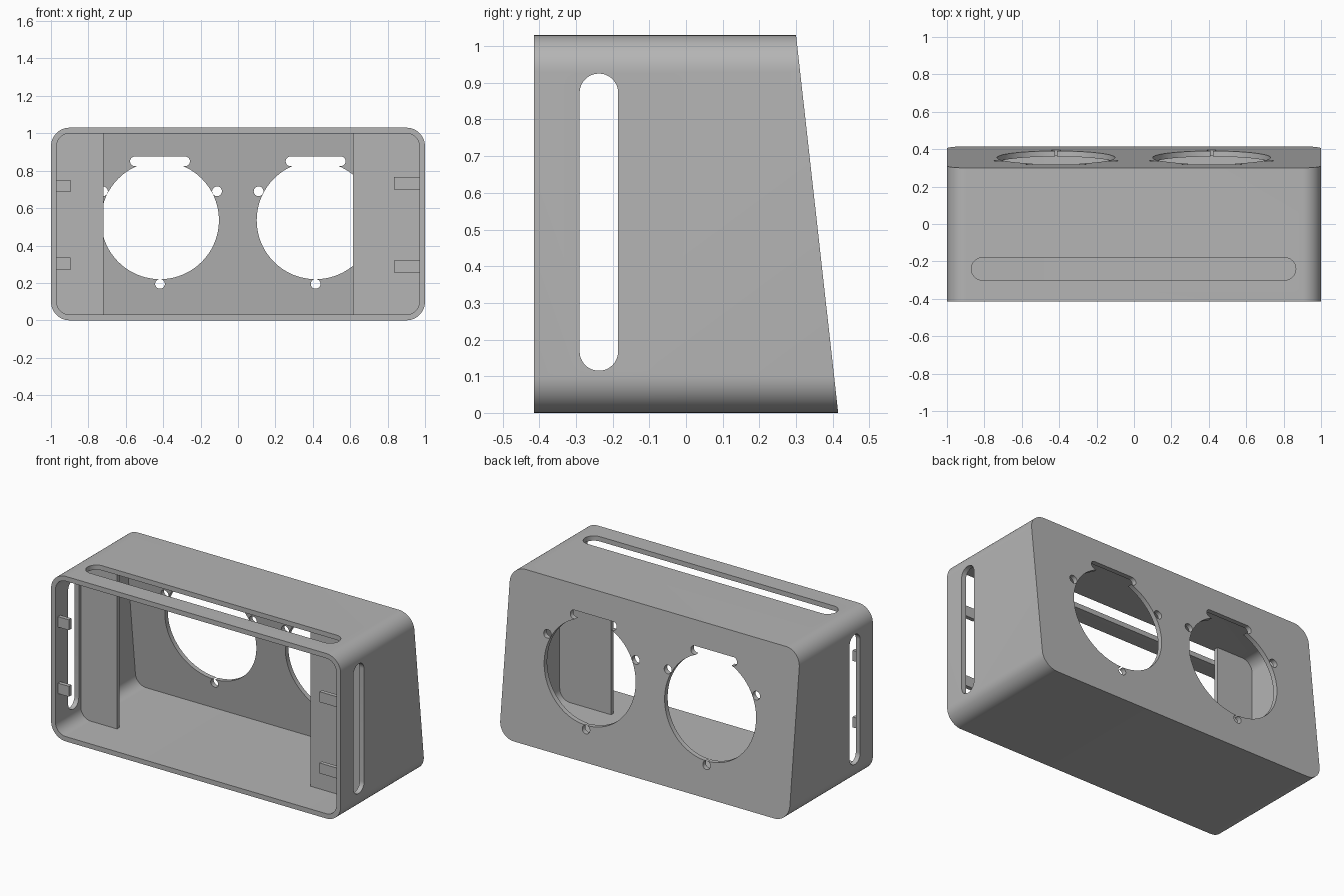
import bpy, bmesh, math
from mathutils import Vector

cube = bpy.data.objects.get("Cube")
if cube:
    bpy.data.objects.remove(cube, do_unlink=True)

grey = bpy.data.materials.new("matte_grey")
grey.use_nodes = True
colour = (0.46, 0.46, 0.46, 1)
grey.diffuse_color = colour
grey.node_tree.nodes["Principled BSDF"].inputs["Base Color"].default_value = colour

HEIGHT, FRONT, WALL, RADIUS = 1.03, -0.415, 0.03, 0.1


def back_y(z):
    """Sloping rear plane."""
    return 0.415 - 0.115 * z / HEIGHT


def rounded(u0, u1, v0, v1, r, steps=12):
    """Rounded rectangle outline, counter-clockwise."""
    pts = []
    corners = [(u1 - r, v1 - r), (u0 + r, v1 - r), (u0 + r, v0 + r), (u1 - r, v0 + r)]
    for i, (cu, cv) in enumerate(corners):
        for k in range(steps + 1):
            a = math.pi / 2 * (i + k / steps)
            p = (cu + r * math.cos(a), cv + r * math.sin(a))
            if not pts or math.dist(p, pts[-1]) > 1e-5:
                pts.append(p)
    if math.dist(pts[0], pts[-1]) < 1e-5:
        pts.pop()
    return pts


def prism(name, pts, start, end, axis="y"):
    """Extrude an outline along an axis; end may depend on the outline's second value."""
    place = {"x": lambda u, v, d: (d, u, v),
             "y": lambda u, v, d: (u, d, v),
             "z": lambda u, v, d: (u, v, d)}[axis]
    stop = end if callable(end) else lambda v: end
    bm = bmesh.new()
    a = [bm.verts.new(place(u, v, start)) for u, v in pts]
    b = [bm.verts.new(place(u, v, stop(v))) for u, v in pts]
    bm.faces.new(a)
    bm.faces.new(b)
    for i in range(len(pts)):
        j = (i + 1) % len(pts)
        bm.faces.new((a[i], a[j], b[j], b[i]))
    bmesh.ops.recalc_face_normals(bm, faces=bm.faces)
    mesh = bpy.data.meshes.new(name)
    bm.to_mesh(mesh)
    bm.free()
    mesh.materials.append(grey)
    obj = bpy.data.objects.new(name, mesh)
    bpy.context.collection.objects.link(obj)
    return obj


def select(obj):
    bpy.ops.object.select_all(action="DESELECT")
    obj.select_set(True)
    bpy.context.view_layer.objects.active = obj


def cut(target, cutter):
    mod = target.modifiers.new("cut", "BOOLEAN")
    mod.operation, mod.solver, mod.object = "DIFFERENCE", "EXACT", cutter
    select(target)
    bpy.ops.object.modifier_apply(modifier=mod.name)
    bpy.data.objects.remove(cutter, do_unlink=True)


def inset(d):
    return rounded(-1 + d, 1 - d, d, HEIGHT - d, RADIUS - d)


# Hollow shell, open at the front, sloping at the back
shell = prism("shell", inset(0), FRONT, back_y)
cut(shell, prism("cavity", inset(WALL), -0.6, lambda z: back_y(z) - WALL))

# Long slots in the top and through both sides
cut(shell, prism("top_slot", rounded(-0.87, 0.865, -0.3, -0.18, 0.06), 0.9, 1.2, "z"))
cut(shell, prism("side_slots", rounded(-0.29, -0.185, 0.115, 0.925, 0.0524), -1.2, 1.2, "x"))

# Two round rear openings, each with a slot above and three screw holes
for cx in (-0.417, 0.415):
    def disc(dx, z, r, n):
        return rounded(cx + dx - r, cx + dx + r, z - r, z + r, r, n)
    outlines = [disc(0, 0.535, 0.315, 24),
                rounded(cx - 0.16, cx + 0.16, 0.824, 0.876, 0.0258)]
    outlines += [disc(dx, z, 0.026, 8) for dx, z in ((0, 0.195), (-0.305, 0.69), (0.305, 0.69))]
    for pts in outlines:
        cut(shell, prism("rear_hole", pts, 0.2, 0.6))

# Inner upright panels that follow the rounded shell at their outer ends
panels = []
for name, keep in (("right_panel", lambda u: min(u, -0.72)),
                   ("left_panel", lambda u: max(u, 0.615))):
    pts = []
    for u, v in inset(0.015):
        p = (keep(u), v)
        if p not in pts:
            pts.append(p)
    flat = [p for p in pts if keep(0) != p[0] or p[1] in (min(q[1] for q in pts), max(q[1] for q in pts))]
    panels.append(prism(name, flat, -0.165, -0.14))

# Small retaining tabs just inside the open front
for name, u0, u1, levels in (("right_tab", -0.98, -0.895, (0.27, 0.685)),
                             ("left_tab", 0.835, 0.98, (0.255, 0.7))):
    for z in levels:
        prism(name, [(u0, z), (u1, z), (u1, z + 0.065), (u0, z + 0.065)], -0.39, -0.365)

for obj in [shell] + panels:
    select(obj)
    bpy.ops.object.shade_smooth_by_angle(angle=math.radians(30))
